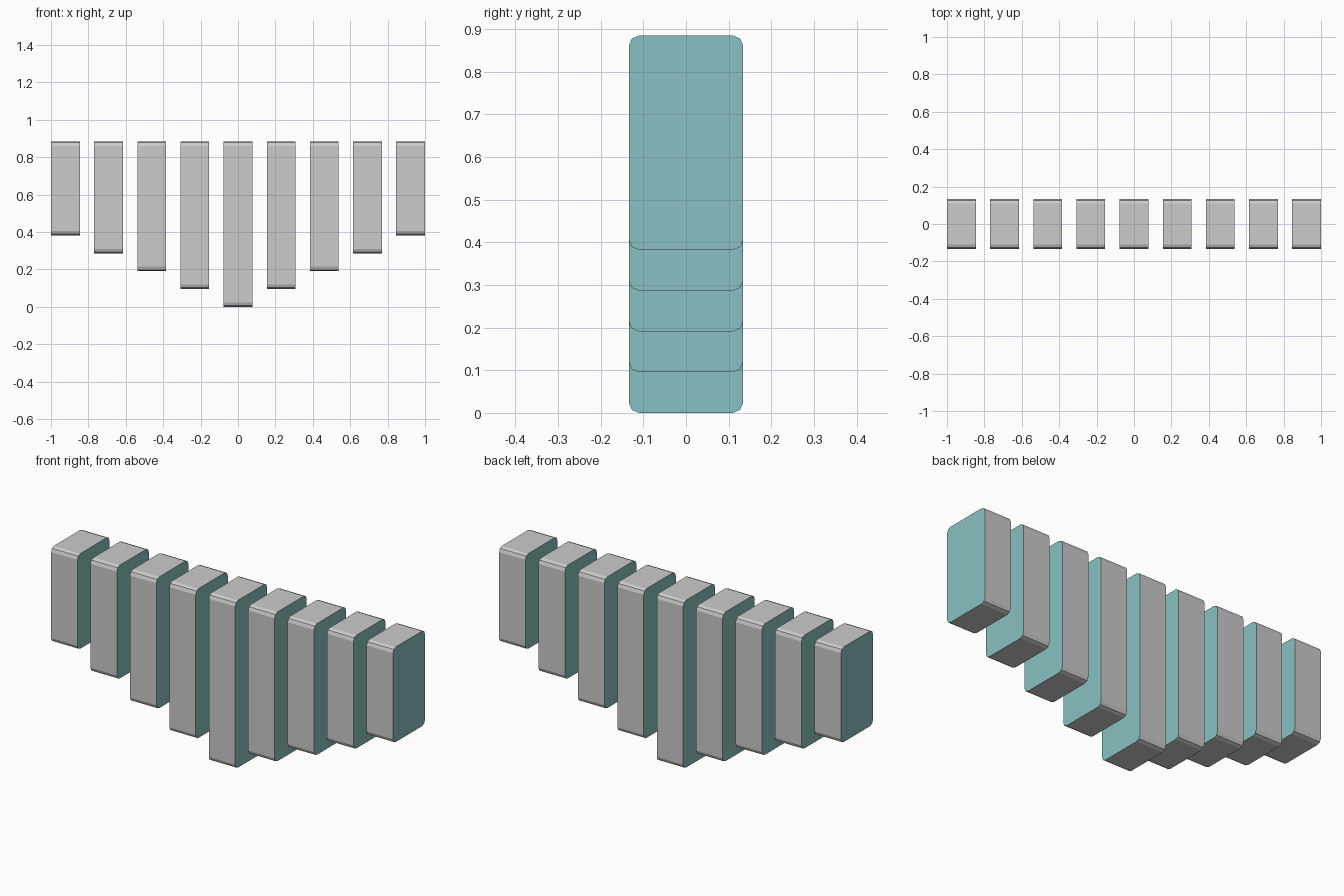
import bpy
import bmesh

cube = bpy.data.objects.get("Cube")
if cube:
    bpy.data.objects.remove(cube, do_unlink=True)

COUNT = 9
WIDTH = 0.154
DEPTH = 0.268
TOP = 0.885
STEP = 0.0955       # rise of the lower end per bar away from the centre
ROUND = 0.024
SPACING = (2 - WIDTH) / (COUNT - 1)


def make_material(name, color):
    mat = bpy.data.materials.new(name)
    mat.use_nodes = True
    mat.diffuse_color = color
    mat.node_tree.nodes["Principled BSDF"].inputs["Base Color"].default_value = color
    return mat


grey = make_material("grey_edge", (0.6, 0.6, 0.6, 1))
teal = make_material("teal_side", (0.25, 0.53, 0.54, 1))


def make_bar(name, x, bottom):
    bm = bmesh.new()
    bmesh.ops.create_cube(bm, size=1)
    for v in bm.verts:
        v.co.x = x + v.co.x * WIDTH
        v.co.y *= DEPTH
        v.co.z = TOP if v.co.z > 0 else bottom
    # Round only the four edges that run across the bar
    across = [e for e in bm.edges
              if abs(e.verts[0].co.x - e.verts[1].co.x) > WIDTH / 2]
    bmesh.ops.bevel(bm, geom=across, offset=ROUND, offset_type='OFFSET',
                    segments=2, profile=0.5, affect='EDGES')
    bm.normal_update()
    # Teal on the flat sides, grey around the rim
    for f in bm.faces:
        f.material_index = 1 if abs(f.normal.x) > 0.9 else 0
    mesh = bpy.data.meshes.new(name)
    bm.to_mesh(mesh)
    bm.free()
    mesh.materials.append(grey)
    mesh.materials.append(teal)
    bpy.context.collection.objects.link(bpy.data.objects.new(name, mesh))


# Row of hanging bars, longest in the middle
half = COUNT // 2
for i in range(-half, half + 1):
    side = "left" if i > 0 else "right"
    name = "centre_bar" if i == 0 else f"{side}_bar_{abs(i)}"
    make_bar(name, i * SPACING, abs(i) * STEP)
